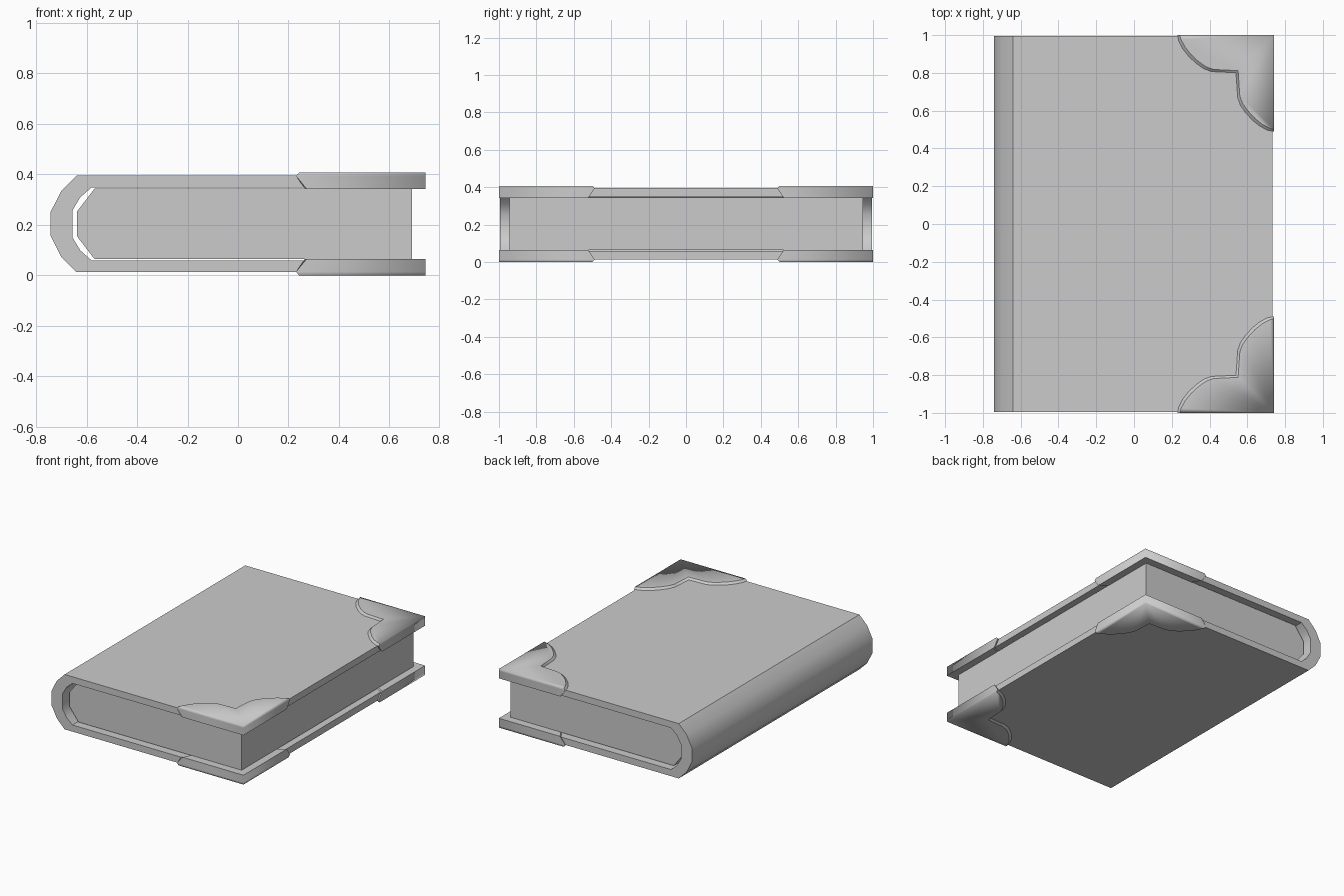
import bpy, bmesh

if "Cube" in bpy.data.objects:
    bpy.data.objects.remove(bpy.data.objects["Cube"])

MID = 0.204  # mid height of the book; parts are symmetric about it


def finish(name, bm, angle=None):
    bmesh.ops.recalc_face_normals(bm, faces=bm.faces[:])
    me = bpy.data.meshes.new(name)
    bm.to_mesh(me)
    bm.free()
    ob = bpy.data.objects.new(name, me)
    bpy.context.collection.objects.link(ob)
    ob.location.z = MID
    if angle:
        bpy.ops.object.select_all(action='DESELECT')
        ob.select_set(True)
        bpy.context.view_layer.objects.active = ob
        bpy.ops.object.shade_smooth_by_angle(angle=angle)
    return ob


def extrude_profile(name, pts, half):
    # x-z profile extruded along y
    bm = bmesh.new()
    a = [bm.verts.new((x, -half, z)) for x, z in pts]
    b = [bm.verts.new((x, half, z)) for x, z in pts]
    bm.faces.new(a)
    bm.faces.new(b[::-1])
    for i in range(len(pts)):
        j = (i + 1) % len(pts)
        bm.faces.new((a[i], a[j], b[j], b[i]))
    return finish(name, bm, 0.55)


def symmetric(upper):
    # add the lower half of a profile, mirrored in z
    return upper + [(x, -z) for x, z in reversed(upper)]


# Cover: two boards joined by a rounded spine
outer = symmetric([(0.732, 0.191), (-0.64, 0.191), (-0.70, 0.131), (-0.742, 0.048)])
inner = symmetric([(0.732, 0.145), (-0.58, 0.145), (-0.625, 0.105), (-0.656, 0.053)])
extrude_profile("cover", outer + inner[::-1], 0.994)

# Page block
extrude_profile("pages", symmetric([(0.69, 0.140), (-0.568, 0.140), (-0.637, 0.050)]), 0.945)

# Corner guards: one modelled, mirrored to the other three
X, Y = 0.742, 1.0
half = [(0.23, 1.0), (0.237, 0.965), (0.258, 0.925), (0.29, 0.885), (0.33, 0.848),
        (0.37, 0.82), (0.41, 0.806)]
outline = half + [(0.539, 0.80)] + [(y - 0.258, x + 0.258) for x, y in reversed(half)]
bm = bmesh.new()


def ring(shift, z):
    pts = []
    for i, (x, y) in enumerate(outline):
        nx, ny = min(x + shift, X), min(y + shift, Y)
        if i == 0:
            ny = Y
        if i == len(outline) - 1:
            nx = X
        pts.append(bm.verts.new((nx, ny, z)))
    return pts, bm.verts.new((X, Y, z))


levels = [ring(0.012, 0.204), ring(0.0, 0.190), ring(0.035, 0.139)]
n = len(outline)
k = n // 2
for (vs, c) in (levels[0], levels[2]):
    bm.faces.new(vs[:k + 1] + [c])
    bm.faces.new(vs[k:] + [c])
for (a, ca), (b, cb) in zip(levels, levels[1:]):
    for i in range(n - 1):
        bm.faces.new((a[i], a[i + 1], b[i + 1], b[i]))
    bm.faces.new((a[-1], ca, cb, b[-1]))
    bm.faces.new((ca, a[0], b[0], cb))
# soft outer edges, crisp rim and underside
for f in bm.faces:
    f.smooth = True
for vs, c in levels:
    for i in range(n - 1):
        bm.edges.get((vs[i], vs[i + 1])).smooth = False
low, clow = levels[2]
for v in (low[0], low[-1]):
    bm.edges.get((v, clow)).smooth = False
for (a, _), (b, _) in zip(levels, levels[1:]):
    for i in (0, -1):
        bm.edges.get((a[i], b[i])).smooth = False
guard = finish("corner_guards", bm)
m = guard.modifiers.new("mirror", 'MIRROR')
m.use_axis = (False, True, True)
m.use_mirror_merge = False
